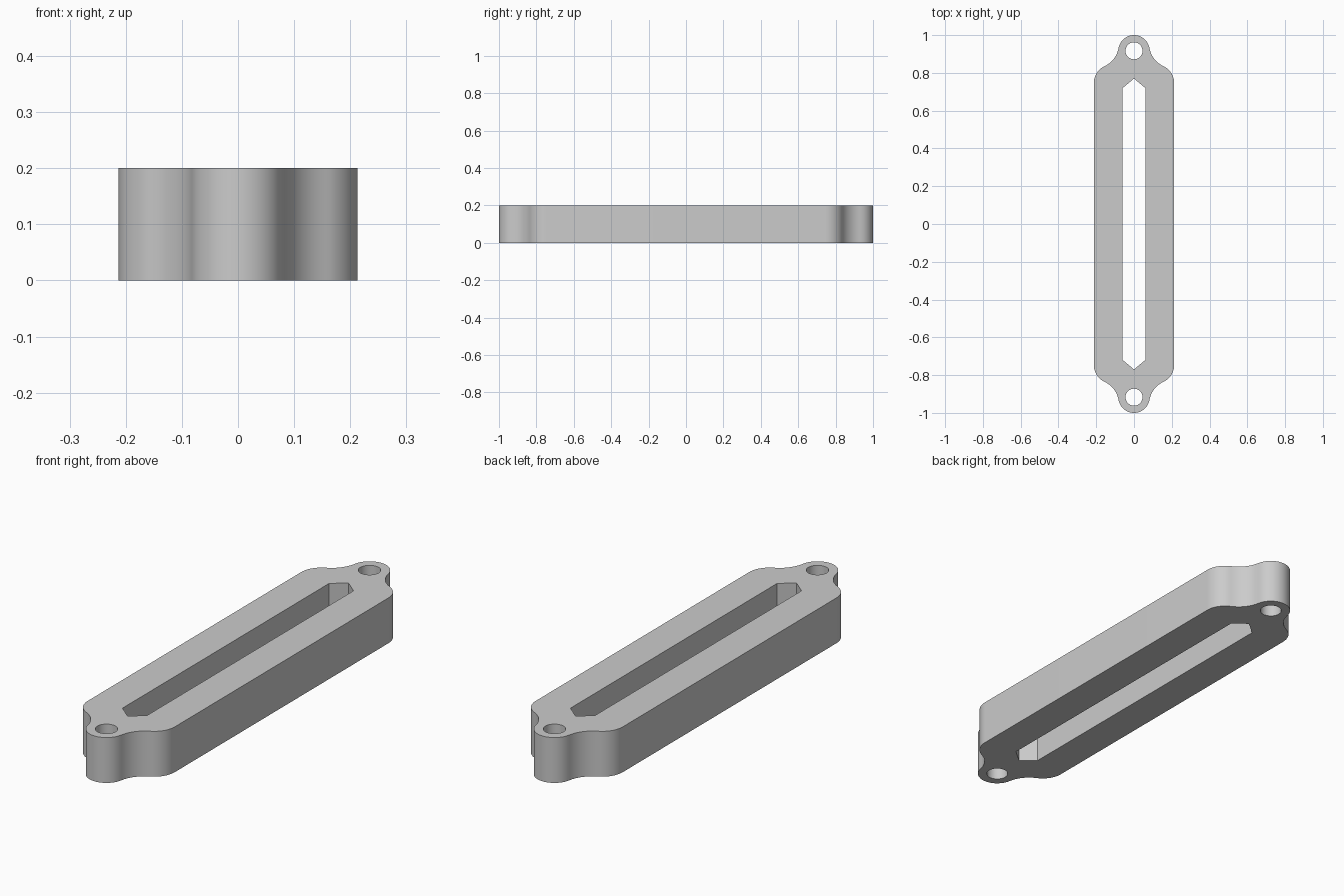
import bpy, bmesh
from math import sin, cos, radians

if "Cube" in bpy.data.objects:
    bpy.data.objects.remove(bpy.data.objects["Cube"], do_unlink=True)

HEIGHT = 0.2
LUG_Y, LUG_R, HOLE_R = 0.917, 0.083, 0.045


def arc(cx, cy, r, start, end, steps):
    angles = [radians(start + (end - start) * i / steps) for i in range(steps + 1)]
    return [(cx + r * cos(a), cy + r * sin(a)) for a in angles]


def mirrored(quarter):
    """Complete a loop from its +x +y quarter, which ends on the y axis."""
    half = quarter + [(-x, y) for x, y in quarter[-2::-1]]
    return half + [(-x, -y) for x, y in half]


# Outer profile: rounded shoulder, hollow fillet, round lug
outline = mirrored(arc(0.113, 0.745, 0.1, 0, 65, 12)
                   + arc(0.21, 0.954, 0.13, 245, 190, 12)[1:]
                   + arc(0, LUG_Y, LUG_R, 10, 90, 14)[1:])
# Long slot with pointed ends, and a screw hole in each lug
slot = mirrored([(0.06, 0.72), (0, 0.77)])
holes = [arc(0, side * LUG_Y, HOLE_R, 0, 360, 48)[:-1] for side in (1, -1)]

# Fill the flat plate between the loops and extrude it
bm = bmesh.new()
for loop in [outline, slot] + holes:
    verts = [bm.verts.new((x, y, 0)) for x, y in loop]
    for i, v in enumerate(verts):
        bm.edges.new((v, verts[(i + 1) % len(verts)]))
bmesh.ops.triangle_fill(bm, use_beauty=True, edges=bm.edges[:], normal=(0, 0, 1))
region = bmesh.ops.extrude_face_region(bm, geom=bm.faces[:])
top = [g for g in region["geom"] if isinstance(g, bmesh.types.BMVert)]
bmesh.ops.translate(bm, verts=top, vec=(0, 0, HEIGHT))
bmesh.ops.recalc_face_normals(bm, faces=bm.faces[:])

mesh = bpy.data.meshes.new("slotted_bracket")
bm.to_mesh(mesh)
bm.free()
bracket = bpy.data.objects.new("slotted_bracket", mesh)
bpy.context.collection.objects.link(bracket)

# Plain grey finish
grey = bpy.data.materials.new("light_grey")
grey.use_nodes = True
colour = (0.6, 0.6, 0.6, 1)
grey.diffuse_color = colour
grey.node_tree.nodes["Principled BSDF"].inputs["Base Color"].default_value = colour
mesh.materials.append(grey)

# Smooth curved walls, crisp rims
bpy.ops.object.select_all(action="DESELECT")
bracket.select_set(True)
bpy.context.view_layer.objects.active = bracket
bpy.ops.object.shade_smooth_by_angle(angle=radians(30))
